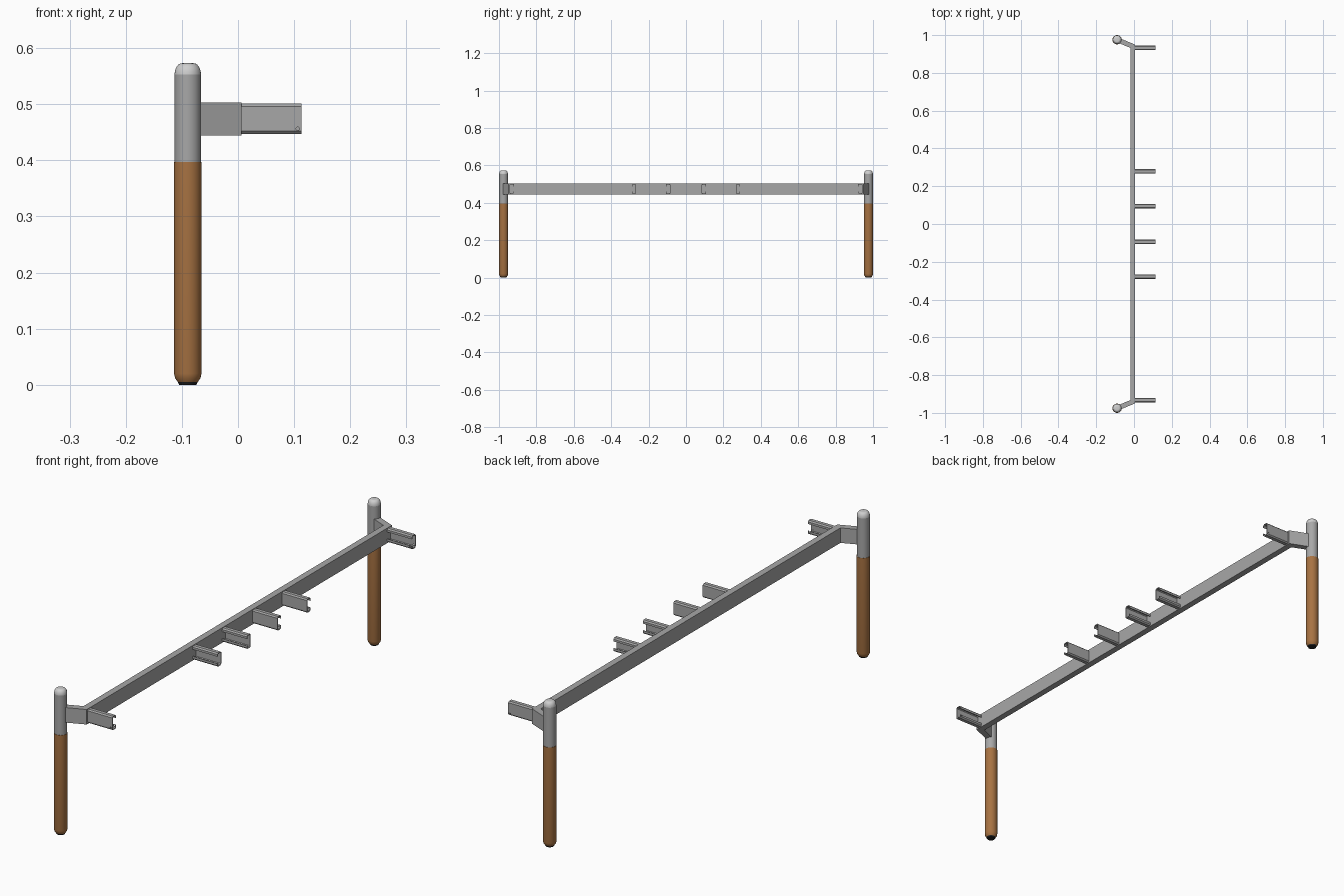
import bpy, bmesh, math
from mathutils import Vector, Matrix

if "Cube" in bpy.data.objects:
    bpy.data.objects.remove(bpy.data.objects["Cube"])


def material(name, rgb):
    m = bpy.data.materials.new(name)
    m.diffuse_color = (*rgb, 1)
    m.use_nodes = True
    m.node_tree.nodes["Principled BSDF"].inputs["Base Color"].default_value = m.diffuse_color
    return m


STEEL = material("grey steel", (0.39, 0.39, 0.39))
CAP = material("light grey cap", (0.62, 0.62, 0.62))
WOOD = material("brown wood", (0.39, 0.17, 0.055))
RUBBER = material("black rubber", (0.015, 0.015, 0.015))


def add_object(name, bm, mat, smooth=False):
    bmesh.ops.recalc_face_normals(bm, faces=bm.faces)
    me = bpy.data.meshes.new(name)
    bm.to_mesh(me)
    bm.free()
    me.materials.append(mat)
    ob = bpy.data.objects.new(name, me)
    bpy.context.collection.objects.link(ob)
    if smooth:
        bpy.context.view_layer.objects.active = ob
        ob.select_set(True)
        bpy.ops.object.shade_smooth_by_angle(angle=math.radians(40))
        ob.select_set(False)
    return ob


def ribbon(path, half):
    """Mitred left and right offsets of an open 2D path."""
    pts = [Vector(p) for p in path]
    dirs = [(b - a).normalized() for a, b in zip(pts, pts[1:])]
    left, right = [], []
    for i, p in enumerate(pts):
        a, b = dirs[max(i - 1, 0)], dirs[min(i, len(dirs) - 1)]
        n = Vector((-a.y - b.y, a.x + b.x)).normalized()
        n *= half / n.dot(Vector((-a.y, a.x)))
        left.append(p + n)
        right.append(p - n)
    return left, right


def extrude_ribbon(bm, path, half, place, start, end):
    """Sweep a mitred strip between two levels; place(u, v, w) gives xyz."""
    left, right = ribbon(path, half)
    rows = [[bm.verts.new(place(p.x, p.y, w)) for p in side]
            for side, w in ((left, start), (right, start), (right, end), (left, end))]
    for i in range(len(path) - 1):
        for a, b in zip(rows, rows[1:] + rows[:1]):
            bm.faces.new((a[i], b[i], b[i + 1], a[i + 1]))
    for i in (0, -1):
        bm.faces.new([r[i] for r in rows])


def lathe(name, profile, x, y, mat, segments=32):
    bm = bmesh.new()
    vs = [bm.verts.new((r, 0, z)) for r, z in profile]
    es = [bm.edges.new(p) for p in zip(vs, vs[1:])]
    bmesh.ops.spin(bm, geom=vs + es, cent=(0, 0, 0), axis=(0, 0, 1),
                   angle=math.tau, steps=segments)
    bmesh.ops.remove_doubles(bm, verts=bm.verts, dist=1e-5)
    bmesh.ops.translate(bm, verts=bm.verts, vec=(x, y, 0))
    return add_object(name, bm, mat, True)


PX, PY = -0.0895, 0.9755   # post position
R, RS = 0.0235, 0.0245     # tube and sleeve radius

# Posts: rubber foot, wooden sleeve, steel tube, rounded cap
arc = [math.radians(a) for a in range(0, 91, 15)]
dome = [(0.0105 + 0.013 * math.cos(a), 0.553 + 0.02 * math.sin(a)) for a in arc]
for side, s in (("left", -1), ("right", 1)):
    lathe(side + "_foot", [(0, 0), (0.0155, 0), (0.018, 0.005), (0, 0.005)],
          PX, s * PY, RUBBER)
    lathe(side + "_wood_sleeve",
          [(0, 0.0045), (0.0175, 0.0045), (0.0225, 0.0115), (RS, 0.02),
           (RS, 0.397), (0, 0.397)], PX, s * PY, WOOD)
    lathe(side + "_steel_tube", [(0, 0.39), (R, 0.39), (R, 0.553), (0, 0.553)],
          PX, s * PY, STEEL)
    lathe(side + "_post_cap", [(R, 0.551)] + dome + [(0, 0.573)], PX, s * PY, CAP)

# Rail with angled end arms, mitred at the corners
bm = bmesh.new()
extrude_ribbon(bm, [(PX, -PY), (-0.007, -0.941), (-0.007, 0.941), (PX, PY)], 0.0128,
               lambda u, v, w: (u, v, w), 0.444, 0.503)
add_object("rail", bm, STEEL)

# Lipped channel brackets; 'opening' is the y direction of the open side
T, W, LIP, C = 0.0014, 0.0105, 0.012, 0.004
Z0, Z1 = 0.447 + T, 0.501 - T
channel = [(W, Z0 + LIP), (W, Z0 + C), (W - C, Z0), (-W + C, Z0), (-W, Z0 + C),
           (-W, Z1 - C), (-W + C, Z1), (W - C, Z1), (W, Z1 - C), (W, Z1 - LIP)]
bm = bmesh.new()
bmesh.ops.create_cone(bm, cap_ends=True, segments=12, radius1=0.003, radius2=0.003, depth=2.2,
                      matrix=Matrix.Rotation(math.pi / 2, 4, 'X'))
bmesh.ops.translate(bm, verts=bm.verts, vec=(0.1065, 0, 0.4565))
cutter = add_object("bolt_hole_cutter", bm, STEEL)
cutter.hide_render = True
cutter.hide_viewport = True
for label, y, opening in (("outer", 0.932, -1), ("middle", 0.278, 1), ("inner", 0.095, 1)):
    for side, s in (("left", -1), ("right", 1)):
        bm = bmesh.new()
        extrude_ribbon(bm, channel, T,
                       lambda u, v, w: (w, s * (y + opening * u), v), 0.004, 0.1135)
        ob = add_object(f"{side}_{label}_bracket", bm, STEEL)
        if label == "outer":
            hole = ob.modifiers.new("bolt_hole", 'BOOLEAN')
            hole.object = cutter
            hole.operation = 'DIFFERENCE'
            hole.solver = 'EXACT'
